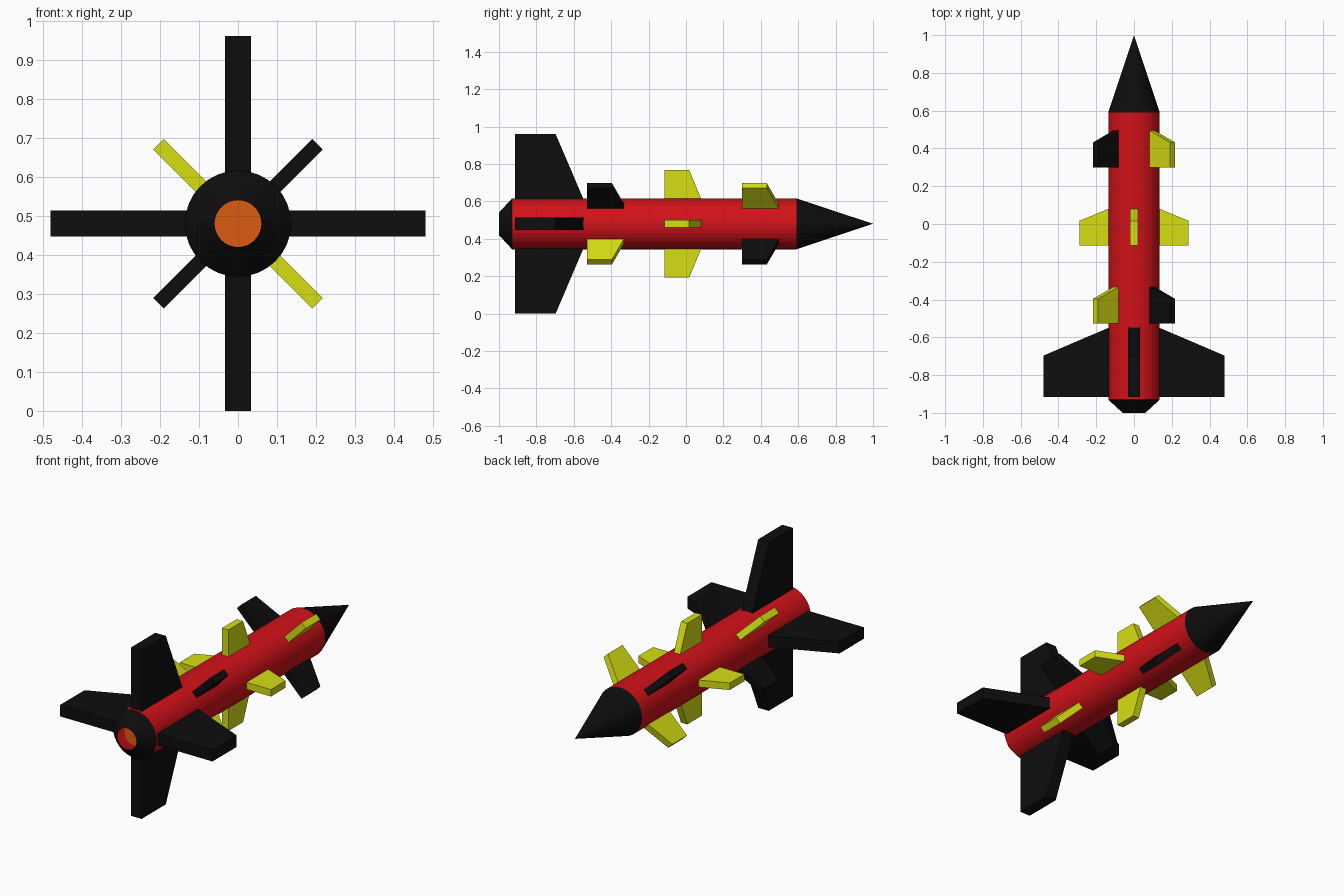
import bpy, bmesh
from math import radians, pi
from mathutils import Matrix

if "Cube" in bpy.data.objects:
    bpy.data.objects.remove(bpy.data.objects["Cube"])

AXIS_Z = 0.48
SIDES = 32


def material(name, color):
    m = bpy.data.materials.new(name)
    m.diffuse_color = (*color, 1)
    m.use_nodes = True
    m.node_tree.nodes["Principled BSDF"].inputs["Base Color"].default_value = m.diffuse_color
    return m


RED = material("red", (0.65, 0.006, 0.01))
BLACK = material("black", (0.004, 0.004, 0.004))
YELLOW = material("yellow", (0.68, 0.74, 0.006))
ORANGE = material("orange", (0.72, 0.107, 0.006))


def round_part(name, y0, y1, r0, r1, mat, caps="NGON"):
    """Cylinder or cone running along y from y0 to y1."""
    bpy.ops.mesh.primitive_cone_add(
        vertices=SIDES, radius1=r0, radius2=r1, depth=y1 - y0,
        end_fill_type=caps, location=(0, (y0 + y1) / 2, AXIS_Z),
        rotation=(-pi / 2, 0, 0))
    ob = bpy.context.object
    ob.name = name
    ob.data.materials.append(mat)
    return ob


def fin(name, profile, thickness, angle, mat, y=0):
    """Extruded (y, radius) profile, turned around the body axis."""
    bm = bmesh.new()
    face = bm.faces.new([bm.verts.new((-thickness / 2, p, r)) for p, r in profile])
    out = bmesh.ops.extrude_face_region(bm, geom=[face])
    new = [v for v in out["geom"] if isinstance(v, bmesh.types.BMVert)]
    bmesh.ops.translate(bm, verts=new, vec=(thickness, 0, 0))
    bmesh.ops.recalc_face_normals(bm, faces=bm.faces)
    me = bpy.data.meshes.new(name)
    bm.to_mesh(me)
    bm.free()
    me.materials.append(mat)
    ob = bpy.data.objects.new(name, me)
    ob.matrix_world = (Matrix.Translation((0, y, AXIS_Z))
                       @ Matrix.Rotation(radians(angle), 4, "Y"))
    bpy.context.collection.objects.link(ob)


# Body, nose, open tail nozzle and exhaust glow
round_part("body", -0.93, 0.59, 0.136, 0.136, RED)
round_part("nose_cone", 0.59, 1.0, 0.136, 0, BLACK)
round_part("tail_nozzle", -1.0, -0.93, 0.06, 0.136, BLACK, "NOTHING")
round_part("exhaust", -0.935, -0.925, 0.062, 0.062, ORANGE)

TAIL = [(-0.915, 0.12), (-0.545, 0.12), (-0.55, 0.136), (-0.697, 0.48), (-0.915, 0.48)]
SMALL = [(-0.115, 0.12), (0.085, 0.12), (0.08, 0.136), (0.017, 0.288), (-0.115, 0.288)]

for i in range(4):
    # Straight fins: large tail set and small middle set
    fin(f"tail_fin_{i}", TAIL, 0.066, 90 * i, BLACK)
    fin(f"middle_fin_{i}", SMALL, 0.04, 90 * i, YELLOW)
    # Diagonal fins: alternating colours, swapped between front and rear
    a = 45 + 90 * i
    fin(f"forward_fin_{i}", SMALL, 0.038, a, BLACK if i % 2 else YELLOW, 0.415)
    fin(f"rear_fin_{i}", SMALL, 0.038, a, YELLOW if i % 2 else BLACK, -0.413)
